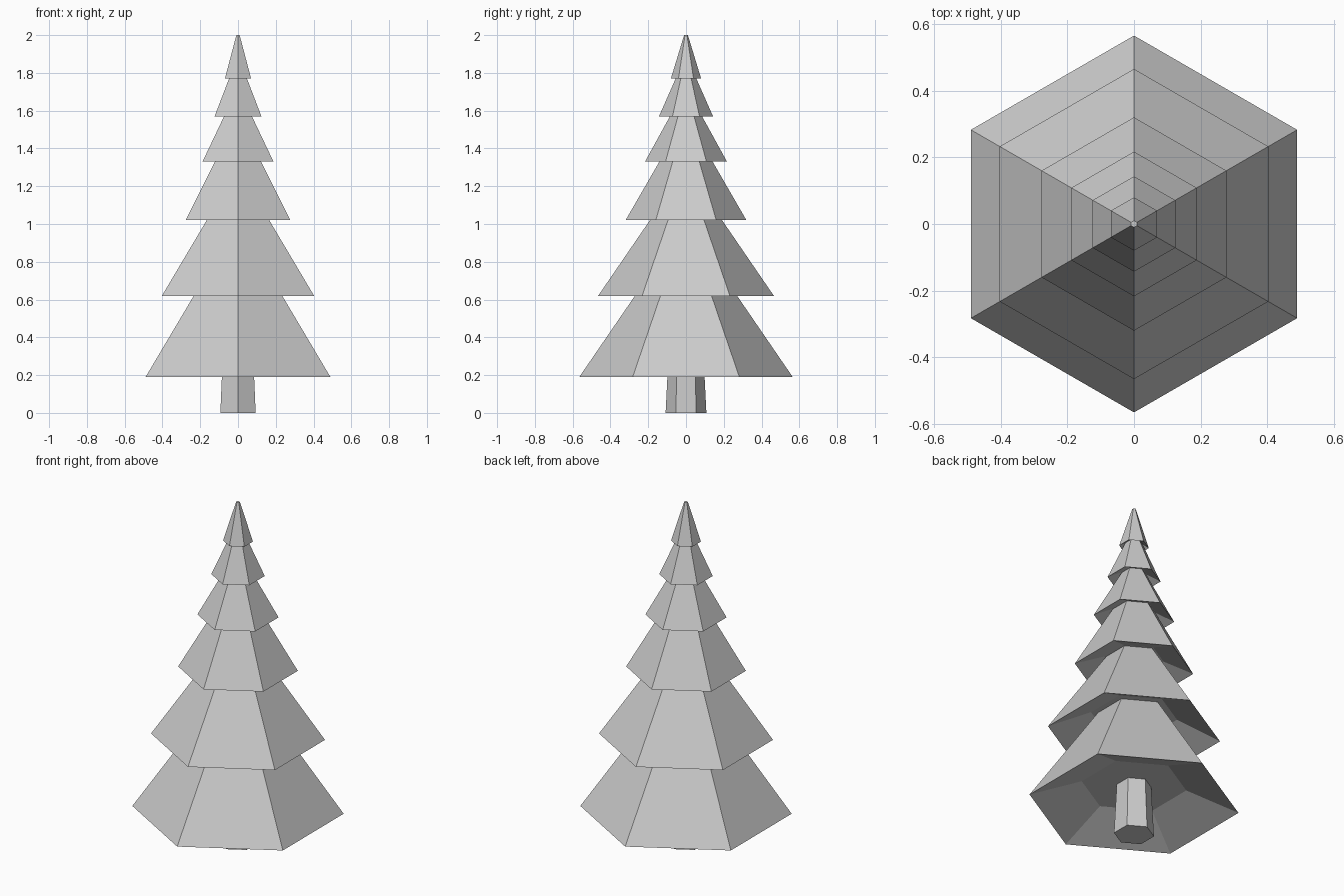
import bpy
import bmesh
from math import cos, sin, pi

cube = bpy.data.objects.get("Cube")
if cube:
    bpy.data.objects.remove(cube, do_unlink=True)

SIDES = 6

grey = bpy.data.materials.new("light grey")
grey.use_nodes = True
grey.diffuse_color = (0.6, 0.6, 0.6, 1)
grey.node_tree.nodes["Principled BSDF"].inputs["Base Color"].default_value = (0.6, 0.6, 0.6, 1)


def hex_loft(name, profile, cap_start=False, cap_end=False):
    """Sweep a (radius, height) profile, listed bottom to top, round a hexagon with corners on y."""
    bm = bmesh.new()
    rings = []
    for r, z in profile:
        angles = [pi / 2 + 2 * pi * i / SIDES for i in range(SIDES)]
        rings.append([bm.verts.new((r * cos(a), r * sin(a), z)) for a in angles])
    for low, high in zip(rings, rings[1:]):
        for i in range(SIDES):
            j = (i + 1) % SIDES
            bm.faces.new((low[i], low[j], high[j], high[i]))
    if cap_start:
        bm.faces.new(rings[0][::-1])
    if cap_end:
        bm.faces.new(rings[-1])
    mesh = bpy.data.meshes.new(name)
    bm.to_mesh(mesh)
    bm.free()
    mesh.materials.append(grey)
    obj = bpy.data.objects.new(name, mesh)
    bpy.context.collection.objects.link(obj)
    return obj


# Trunk, running up to the hollow under the lowest branches
hex_loft("trunk", [(0.108, 0), (0.093, 0.30)], cap_start=True)

# Branch tiers: rim radius, rim height, hollow depth, top radius
tiers = [
    (0.565, 0.19, 0.11, 0.195),
    (0.465, 0.62, 0.11, 0.15),
    (0.32, 1.02, 0.06, 0.115),
    (0.217, 1.33, 0.045, 0.066),
    (0.143, 1.57, 0.035, 0.046),
    (0.08, 1.77, 0.02, 0.01),
]
neck = 0.093
for n, (rim, z, depth, top) in enumerate(tiers):
    last = n == len(tiers) - 1
    top_z = 2.0 if last else tiers[n + 1][1] + tiers[n + 1][2]
    # Ceiling joins the part below, then the hollow, the rim and the outer slope
    ceiling = max(rim * 0.5, neck + 0.004)
    hex_loft(f"branch_tier_{n + 1}",
             [(neck, z + depth), (ceiling, z + depth), (rim, z), (top, top_z)],
             cap_end=last)
    neck = top
